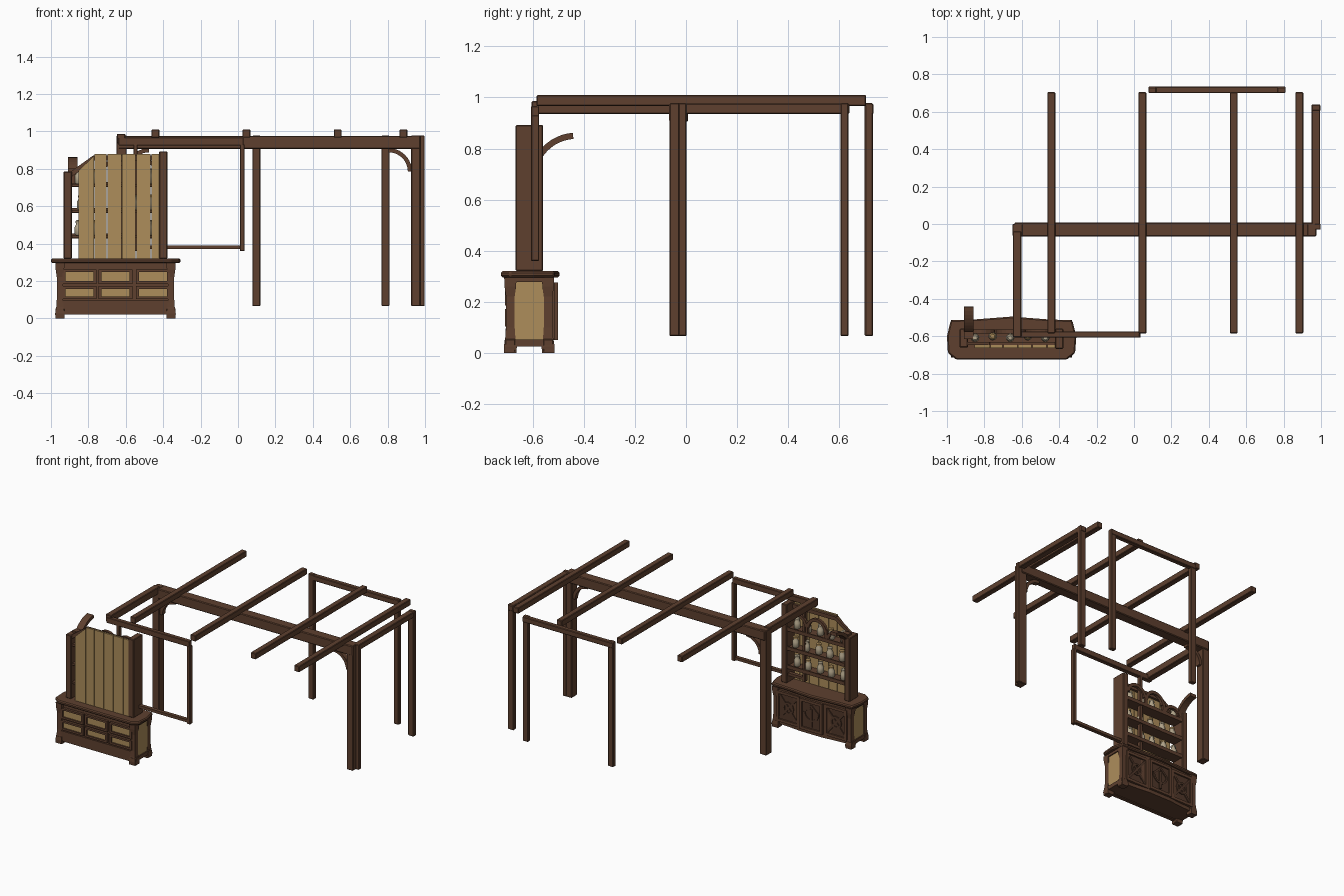
import bpy, bmesh, math
from mathutils import Vector

cube = bpy.data.objects.get("Cube")
if cube:
    bpy.data.objects.remove(cube)


def material(name, rgb):
    m = bpy.data.materials.new(name)
    m.use_nodes = True
    m.diffuse_color = (*rgb, 1)
    m.node_tree.nodes["Principled BSDF"].inputs["Base Color"].default_value = (*rgb, 1)
    return m


TIMBER = material("brown timber", (0.112, 0.051, 0.028))
CARVED = material("dark carved wood", (0.08, 0.038, 0.022))
PLANK = material("pale plank", (0.42, 0.27, 0.105))
CLAY = material("cream pottery", (0.45, 0.38, 0.26))


def finish(name, bm, mat, bevel=0.0):
    bmesh.ops.recalc_face_normals(bm, faces=bm.faces)
    me = bpy.data.meshes.new(name)
    bm.to_mesh(me)
    bm.free()
    me.materials.append(mat)
    ob = bpy.data.objects.new(name, me)
    bpy.context.collection.objects.link(ob)
    if bevel:
        mod = ob.modifiers.new("edge", "BEVEL")
        mod.width, mod.segments = bevel, 1
    return ob


def box(name, x, y, z, mat=TIMBER, bevel=0.0):
    """Box from three (low, high) ranges."""
    bm = bmesh.new()
    bmesh.ops.create_cube(bm, size=1)
    for v in bm.verts:
        v.co = [(lo + hi) / 2 + c * (hi - lo) for c, (lo, hi) in zip(v.co, (x, y, z))]
    return finish(name, bm, mat, bevel)


def prism(name, pts, axis, lo, hi, mat=TIMBER, bevel=0.0):
    """Outline extruded along an axis; the outline uses the other two axes."""
    def place(p, d):
        c = list(p)
        c.insert("xyz".index(axis), d)
        return c
    bm = bmesh.new()
    a = [bm.verts.new(place(p, lo)) for p in pts]
    b = [bm.verts.new(place(p, hi)) for p in pts]
    bm.faces.new(a)
    bm.faces.new(b)
    for i in range(len(pts)):
        j = (i + 1) % len(pts)
        bm.faces.new((a[i], a[j], b[j], b[i]))
    return finish(name, bm, mat, bevel)


def arc(cx, cz, r, start, end, thick, n=10):
    """Outline of a curved band, angles in degrees."""
    ang = [math.radians(start + (end - start) * i / n) for i in range(n + 1)]
    ring = lambda q: [(cx + q * math.cos(t), cz + q * math.sin(t)) for t in ang]
    return ring(r) + ring(r - thick)[::-1]


def lathe(name, profile, loc, segs, mat, turn=0.0):
    bm = bmesh.new()
    rings = []
    for r, z in profile:
        rings.append([bm.verts.new((loc[0] + r * math.cos(turn + math.tau * i / segs),
                                    loc[1] + r * math.sin(turn + math.tau * i / segs),
                                    loc[2] + z)) for i in range(segs)])
    for p, q in zip(rings, rings[1:]):
        for i in range(segs):
            j = (i + 1) % segs
            bm.faces.new((p[i], p[j], q[j], q[i]))
    bm.faces.new(rings[0])
    bm.faces.new(rings[-1])
    return finish(name, bm, mat)


def strut(name, a, b, width, y, mat):
    """Flat bar between two points in the x-z plane."""
    a, b = Vector(a), Vector(b)
    d = (b - a).normalized() * width / 2
    n = Vector((-d.y, d.x))
    return prism(name, [a + n, b + n, b - n, a - n], "y", y[0], y[1], mat)


# Pergola posts
FOOT, HEAD = 0.065, 0.978
for name, x, y in (("main_post_right", (-0.65, -0.595), (-0.065, 0.0)),
                   ("main_post_left", (0.925, 0.975), (-0.065, 0.0)),
                   ("side_post_front", (0.965, 0.998), (-0.03, 0.002)),
                   ("side_post_back", (0.95, 0.997), (0.605, 0.637)),
                   ("back_post_right", (0.077, 0.12), (0.7, 0.732)),
                   ("back_post_left", (0.767, 0.81), (0.7, 0.732))):
    box(name, x, y, (FOOT, HEAD), bevel=0.004)

# Pergola beams
box("main_beam", (-0.64, 0.975), (-0.066, 0.008), (0.905, 0.976), bevel=0.005)
box("side_beam_left", (0.95, 0.995), (-0.03, 0.64), (0.935, 0.976), bevel=0.004)
box("side_beam_right", (-0.648, -0.602), (-0.605, -0.04), (0.935, 0.986), bevel=0.004)
box("back_beam", (0.077, 0.81), (0.7, 0.735), (0.935, 0.974), bevel=0.004)
for x in (-0.442, 0.045, 0.533, 0.884):
    box("rafter", (x - 0.021, x + 0.021), (-0.585, 0.705), (0.966, 1.01), bevel=0.004)

# Curved braces under the main beam
prism("brace_left", arc(0.805, 0.785, 0.125, 0, 90, 0.022), "y", -0.05, -0.015)
prism("brace_right", arc(-0.475, 0.785, 0.125, 90, 180, 0.022), "y", -0.05, -0.015)

# Hanging window frame
WY = (-0.607, -0.575)
box("frame_top_rail", (-0.64, 0.03), WY, (0.925, 0.966), bevel=0.003)
box("frame_bottom_rail", (-0.56, 0.03), (-0.605, -0.578), (0.37, 0.39))
box("frame_stile_left", (0.01, 0.036), WY, (0.36, 0.93), bevel=0.003)
box("frame_stile_right", (-0.56, -0.536), WY, (0.36, 0.93), bevel=0.003)

# Dresser base
CX = -0.655
bow = [(-0.96, -0.69), (-0.35, -0.69), (-0.35, -0.535), (-0.45, -0.53),
       (-0.57, -0.518), (-0.74, -0.518), (-0.86, -0.53), (-0.96, -0.535)]
prism("base_body", bow, "z", 0.025, 0.295)
top = [(-0.995, -0.69), (-0.95, -0.725), (-0.36, -0.725), (-0.315, -0.69), (-0.308, -0.6),
       (-0.33, -0.515), (-0.46, -0.51), (CX, -0.495), (-0.85, -0.51), (-0.98, -0.515),
       (-1.0, -0.6)]
prism("worktop", top, "z", 0.295, 0.32, bevel=0.007)
leg = [(0.034, 0), (0.036, 0.025), (0.028, 0.06), (0.024, 0.1), (0.024, 0.22),
       (0.032, 0.26), (0.034, 0.295)]
for x in (-0.952, -0.358):
    for y in (-0.688, -0.54):
        lathe("corner_leg", leg, (x, y, 0), 4, TIMBER, math.pi / 4)
        box("foot", (x - 0.025, x + 0.025), (y - 0.022, y + 0.022), (0, 0.055), bevel=0.005)

# Tan end panels with rails
for s in (-1, 1):
    def span(a, b):
        return tuple(sorted((CX + s * a, CX + s * b)))
    box("end_panel", span(0.3, 0.312), (-0.675, -0.55), (0.05, 0.28), PLANK)
    box("end_rail_top", span(0.3, 0.32), (-0.68, -0.545), (0.277, 0.295))
    box("end_rail_bottom", span(0.3, 0.32), (-0.68, -0.545), (0.025, 0.052))

# Framed drawer fronts on the plank side
box("drawer_plinth", (-0.94, -0.37), (-0.706, -0.68), (0.02, 0.095))
for cx in (-0.848, CX, -0.455):
    for lo, hi in ((0.11, 0.165), (0.192, 0.255)):
        x0, x1 = cx - 0.083, cx + 0.083
        box("drawer_panel", (x0, x1), (-0.698, -0.685), (lo, hi), PLANK)
        for z in (lo, hi):
            box("drawer_rail", (x0 - 0.008, x1 + 0.008), (-0.708, -0.685), (z - 0.007, z + 0.007))
        for x in (x0, x1):
            box("drawer_stile", (x - 0.008, x + 0.008), (-0.708, -0.685), (lo, hi))

# Carved doors on the shelf side
for cx, face in ((-0.848, -0.528), (CX, -0.516), (-0.462, -0.528)):
    x0, x1, z0, z1 = cx - 0.082, cx + 0.082, 0.06, 0.265
    box("door_panel", (x0, x1), (face - 0.02, face + 0.003), (z0, z1), CARVED)
    for z in (z0, z1):
        box("door_rail", (x0 - 0.01, x1 + 0.01), (face - 0.02, face + 0.014), (z - 0.01, z + 0.01))
    for x in (x0, x1):
        box("door_stile", (x - 0.01, x + 0.01), (face - 0.02, face + 0.014), (z0, z1))
    mid, depth = (z0 + z1) / 2, (face - 0.01, face + 0.01)
    if cx == CX:
        prism("door_shield", arc(cx, mid + 0.02, 0.062, 180, 360, 0.014), "y", *depth, CARVED)
        for s in (-1, 1):
            strut("door_crest", (cx + s * 0.06, mid + 0.02), (cx, mid + 0.075), 0.014, depth, CARVED)
        strut("door_drop", (cx, mid - 0.08), (cx, mid + 0.05), 0.02, depth, CARVED)
    else:
        for s in (-1, 1):
            strut("door_cross", (cx - 0.07, mid - s * 0.085), (cx + 0.07, mid + s * 0.085),
                  0.016, depth, CARVED)
        prism("door_rosette", arc(cx, mid, 0.045, 0, 360, 0.014, 12), "y", *depth, CARVED)

# Shelf unit: uprights and plank back with a cut corner
box("upright_left", (-0.422, -0.378), (-0.667, -0.56), (0.32, 0.893), bevel=0.004)
box("upright_right", (-0.932, -0.888), (-0.66, -0.56), (0.32, 0.785), bevel=0.004)
edges = [-0.855, -0.768, -0.7, -0.622, -0.545, -0.465, -0.418]
for i, (a, b) in enumerate(zip(edges, edges[1:])):
    za, zb = (0.79, 0.868) if i == 0 else (0.878, 0.878)
    prism("back_plank", [(a + 0.002, 0.32), (b - 0.002, 0.32), (b - 0.002, zb), (a + 0.002, za)],
          "y", -0.662, -0.648, PLANK)
box("top_batten", (-0.77, -0.42), (-0.648, -0.63), (0.845, 0.872))
strut("corner_batten", (-0.9, 0.765), (-0.765, 0.862), 0.025, (-0.648, -0.63), TIMBER)

# Shelves with a front lip
for z in (0.44, 0.575, 0.715):
    box("shelf", (-0.9, -0.4), (-0.648, -0.572), (z - 0.01, z + 0.004))
    box("shelf_lip", (-0.9, -0.4), (-0.572, -0.563), (z - 0.012, z + 0.014))

# Arched valance
VY = (-0.585, -0.565)
for cx in (-0.5, -0.658):
    prism("valance_arch", arc(cx, 0.77, 0.082, 0, 180, 0.022), "y", *VY)
prism("valance_arch_end", arc(-0.815, 0.72, 0.08, 0, 180, 0.022), "y", *VY)
for x in (-0.579, -0.735):
    box("valance_post", (x - 0.01, x + 0.01), VY, (0.715, 0.79))

# Curved lantern arm on the short upright
prism("lantern_arm", arc(-0.43, 0.68, 0.182, 94, 163, 0.024), "x", -0.908, -0.857)
box("arm_base", (-0.908, -0.857), (-0.615, -0.575), (0.72, 0.8))

# Jars on the shelves
body = [(0.017, 0), (0.023, 0.006), (0.023, 0.045), (0.015, 0.058), (0.015, 0.066)]
lid = [(0.018, 0.066), (0.018, 0.076), (0.011, 0.082)]
for row, z in enumerate((0.444, 0.579, 0.719)):
    for i in range(5):
        spot = (-0.85 + i * 0.094 + 0.012 * (row % 2), -0.608 + 0.008 * (i % 2), z)
        jar = lathe("jar", body, spot, 12, CLAY)
        for p in jar.data.polygons:
            p.use_smooth = len(p.vertices) == 4 and abs(p.normal.z) < 0.9
        lathe("jar_lid", lid, spot, 12, PLANK if (i + row) % 2 else CLAY)
